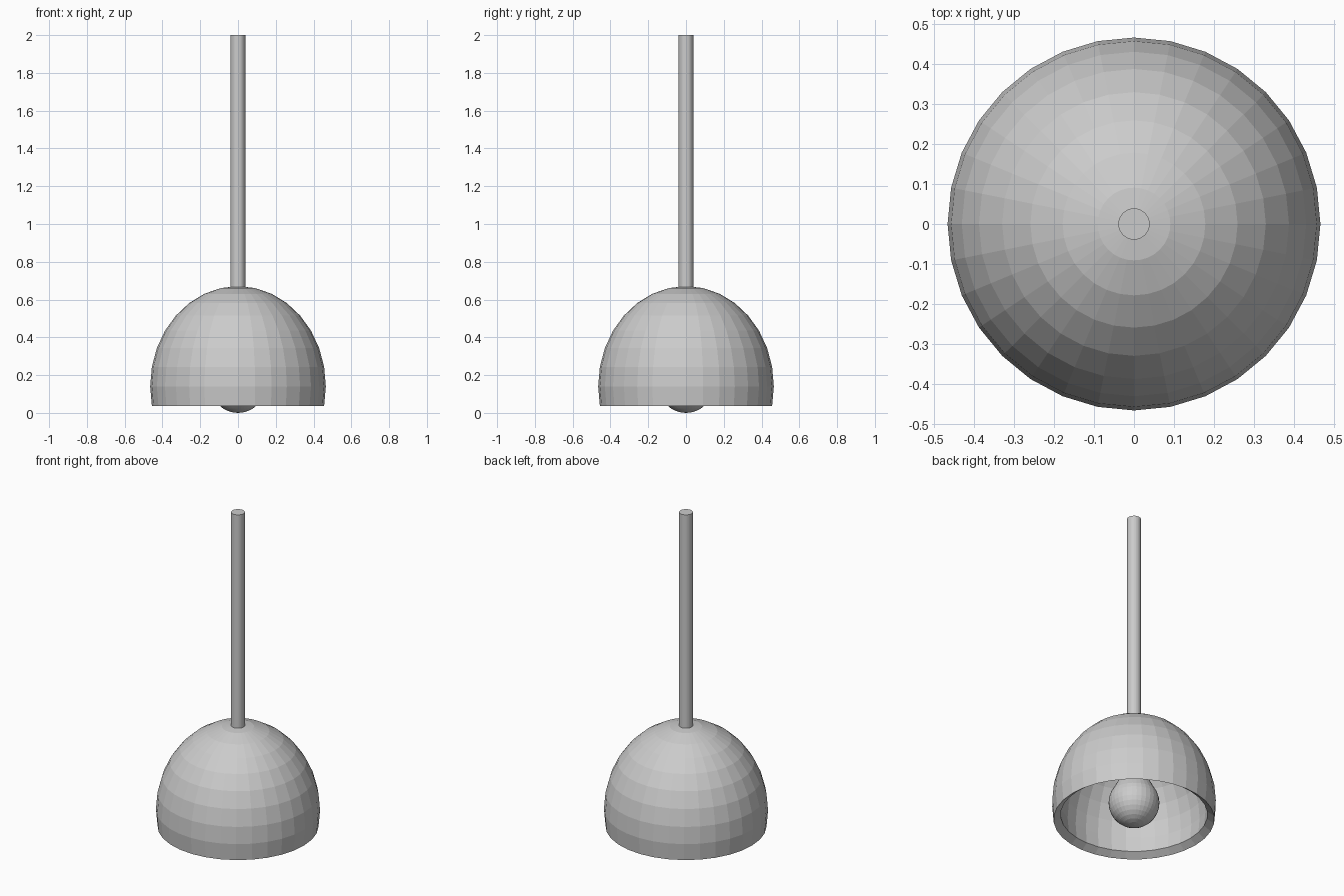
import bpy, bmesh
from math import sin, cos, pi

if "Cube" in bpy.data.objects:
    bpy.data.objects.remove(bpy.data.objects["Cube"])

SEG = 32


def lathe(name, profile):
    """Spin an (r, z) profile around z; r = 0 points become poles."""
    bm = bmesh.new()
    rings = []
    for r, z in profile:
        if r < 1e-6:
            rings.append([bm.verts.new((0, 0, z))] * SEG)
        else:
            rings.append([bm.verts.new((r * cos(2 * pi * i / SEG), r * sin(2 * pi * i / SEG), z))
                          for i in range(SEG)])
    for a, b in zip(rings, rings[1:]):
        for i in range(SEG):
            j = (i + 1) % SEG
            bm.faces.new(list(dict.fromkeys((a[i], a[j], b[j], b[i]))))
    bmesh.ops.recalc_face_normals(bm, faces=bm.faces[:])
    mesh = bpy.data.meshes.new(name)
    bm.to_mesh(mesh)
    bm.free()
    obj = bpy.data.objects.new(name, mesh)
    bpy.context.collection.objects.link(obj)
    return obj


# Shade: tall dome cut one ring below its equator, with a thick wall and bevelled rim
step = pi / 16
outer = [(0.465 * sin(k * step), 0.1405 + 0.5305 * cos(k * step)) for k in range(10)]
inner = [(r * 0.912, 0.37 + (z - 0.37) * 0.912) for r, z in reversed(outer)]
lathe("lamp_shade", outer + inner)

# Bulb: round globe tapering into a neck that reaches the shade ceiling
globe = [(0.144 * sin(k * step), 0.144 - 0.144 * cos(k * step)) for k in range(11)]
neck = [(0.098, 0.265), (0.075, 0.31), (0.062, 0.36), (0.06, 0.63), (0, 0.63)]
lathe("bulb", globe + neck)

# Hanging rod
lathe("rod", [(0, 0.64), (0.039, 0.64), (0.039, 2.0), (0, 2.0)])
